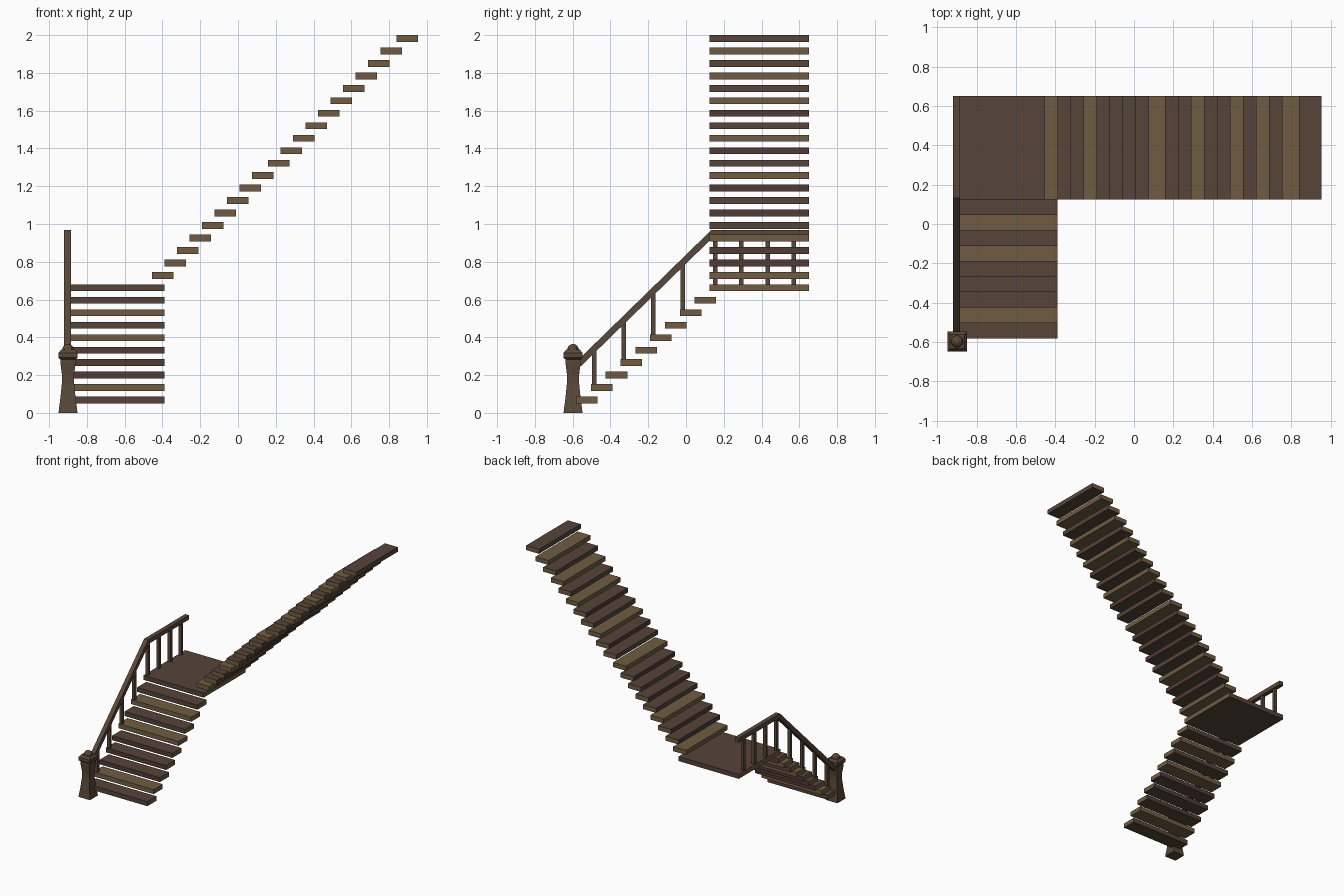
import bpy, bmesh, math
from mathutils import Vector

if "Cube" in bpy.data.objects:
    bpy.data.objects.remove(bpy.data.objects["Cube"])

def material(name, rgb):
    m = bpy.data.materials.new(name)
    m.diffuse_color = (*rgb, 1)
    m.use_nodes = True
    m.node_tree.nodes["Principled BSDF"].inputs["Base Color"].default_value = m.diffuse_color
    return m

LIGHT = material("light_oak", (0.160, 0.108, 0.055))
DARK = material("dark_brown", (0.092, 0.058, 0.041))
RED = material("red_brown", (0.080, 0.043, 0.036))
RAIL = material("rail_brown", (0.098, 0.064, 0.040))

def finish(bm, name, mats, rule=None):
    bmesh.ops.recalc_face_normals(bm, faces=bm.faces)
    bm.normal_update()
    if rule:
        for f in bm.faces:
            f.material_index = rule(f.normal)
    me = bpy.data.meshes.new(name)
    bm.to_mesh(me)
    bm.free()
    for m in mats:
        me.materials.append(m)
    ob = bpy.data.objects.new(name, me)
    bpy.context.collection.objects.link(ob)
    return ob

def box(name, lo, hi, mats, rule=None):
    bm = bmesh.new()
    bmesh.ops.create_cube(bm, size=1)
    lo, hi = Vector(lo), Vector(hi)
    for v in bm.verts:
        v.co = (lo + hi) / 2 + v.co * (hi - lo)
    return finish(bm, name, mats, rule)

RISE, THICK, DEPTH = 0.066, 0.036, 0.114
XL, XR, YF, YB = -0.92, -0.39, 0.125, 0.65

def top(level):
    return 2.0 - RISE * (29 - level)

def board(name, lo, hi, end_axis, body, riser):
    # plank: light end grain, coloured top/bottom, coloured long edges
    def rule(n):
        if abs(n[end_axis]) > 0.5:
            return 0
        return 1 if abs(n.z) > 0.5 else 2
    box(name, lo, hi, [LIGHT, body, riser], rule)

# lower flight, climbing towards the back
for i in range(9):
    y, z = -0.582 + i * 0.0785, top(i)
    body = LIGHT if i + 1 in (2, 6, 8) else DARK
    riser = RED if i + 1 in (3, 4, 5) else body
    board(f"lower_tread_{i+1}", (XL, y, z - THICK), (XR, y + DEPTH, z), 0, body, riser)

# corner landing
LZ = top(9)
board("landing", (XL, YF, LZ - THICK), (XR, YB, LZ), 0, DARK, DARK)

# upper flight, climbing to the right, with two slightly longer goings
x = -0.455
for i in range(20):
    z = top(10 + i)
    body = LIGHT if i + 1 in (1, 4, 9, 12, 15, 17, 19) else DARK
    riser = RED if i + 1 in (2, 3, 6, 8, 11, 14) else body
    board(f"upper_tread_{i+1}", (x, YF, z - THICK), (x + DEPTH, YB, z), 1, body, riser)
    x += 0.085 if i in (8, 18) else 0.0661

# handrail: side profile of sloped and level lengths, extruded sideways
prof = [(-0.59, 0.215), (0.147, 0.933), (YB, 0.933), (YB, 0.967), (0.133, 0.967), (-0.59, 0.262)]
bm = bmesh.new()
face = bm.faces.new([bm.verts.new((XL, y, z)) for y, z in prof])
ext = bmesh.ops.extrude_face_region(bm, geom=[face])
bmesh.ops.translate(bm, vec=(0.035, 0, 0),
                    verts=[v for v in ext["geom"] if isinstance(v, bmesh.types.BMVert)])
finish(bm, "handrail", [RAIL])

# balusters under the slope and along the landing
def baluster(n, y, z0, z1):
    box(f"baluster_{n}", (-0.915, y - 0.012, z0), (-0.89, y + 0.012, z1), [RAIL])

for k in range(4):
    y = -0.485 + k * 0.156
    baluster(k + 1, y, top(1 + 2 * k), 0.238 + 0.974 * (y + 0.59))
for k, y in enumerate((0.155, 0.292, 0.433, 0.57)):
    baluster(k + 5, y, LZ, 0.94)

# newel post: stacked square rings
PX, PY = -0.90, -0.598
rings = [(0.05, 0.0), (0.048, 0.02), (0.040, 0.08), (0.032, 0.16), (0.032, 0.20),
         (0.040, 0.265), (0.040, 0.283), (0.050, 0.292), (0.050, 0.318), (0.036, 0.335)]
bm = bmesh.new()
prev = None
for h, z in rings:
    ring = [bm.verts.new((PX + sx * h, PY + sy * h, z))
            for sx, sy in ((-1, -1), (1, -1), (1, 1), (-1, 1))]
    if prev:
        for a in range(4):
            b = (a + 1) % 4
            bm.faces.new((prev[a], prev[b], ring[b], ring[a]))
    else:
        bm.faces.new(ring[::-1])
    prev = ring
bm.faces.new(prev)
finish(bm, "newel_post", [RAIL])

# rounded finial on the post
bm = bmesh.new()
bmesh.ops.create_uvsphere(bm, u_segments=12, v_segments=8, radius=0.031)
bmesh.ops.translate(bm, vec=(PX, PY, 0.334), verts=bm.verts)
finish(bm, "newel_finial", [RAIL])
